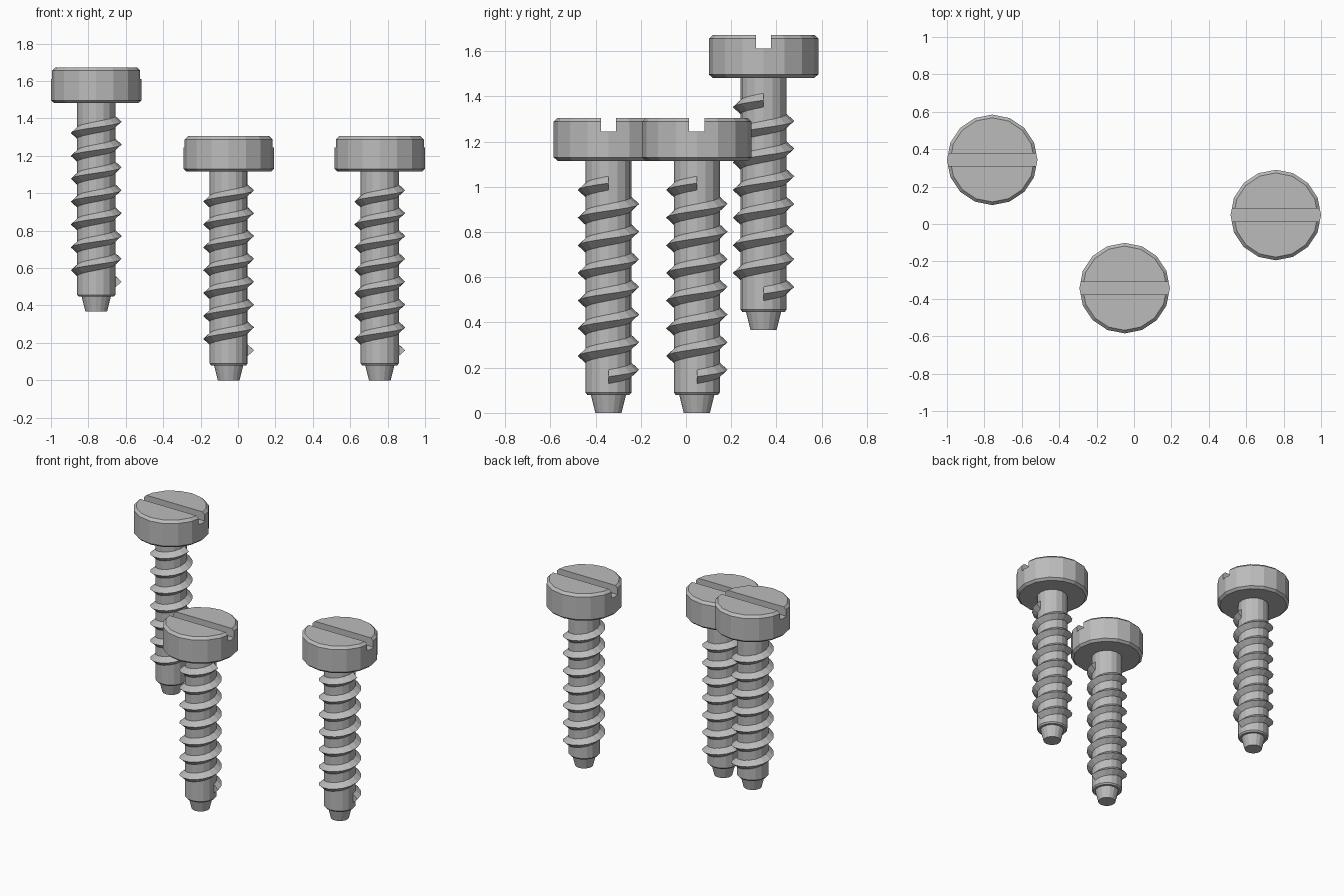
import bpy, bmesh
from math import cos, sin, tau

if "Cube" in bpy.data.objects:
    bpy.data.objects.remove(bpy.data.objects["Cube"])

SIDES = 16

steel = bpy.data.materials.new("steel_grey")
steel.use_nodes = True
steel.diffuse_color = (0.5, 0.5, 0.5, 1)
steel.node_tree.nodes["Principled BSDF"].inputs["Base Color"].default_value = (0.5, 0.5, 0.5, 1)


def finish(bm, name):
    bmesh.ops.recalc_face_normals(bm, faces=bm.faces)
    mesh = bpy.data.meshes.new(name)
    bm.to_mesh(mesh)
    bm.free()
    mesh.materials.append(steel)
    return mesh


def place(mesh, name, location=(0, 0, 0)):
    obj = bpy.data.objects.new(name, mesh)
    obj.location = location
    bpy.context.collection.objects.link(obj)
    return obj


def bridge(bm, a, b):
    n = len(a)
    for i in range(n):
        bm.faces.new((a[i], a[(i + 1) % n], b[(i + 1) % n], b[i]))


def lathe(profile, name):
    """Closed faceted solid from (radius, height) pairs, bottom to top."""
    bm = bmesh.new()
    rings = [[bm.verts.new((r * cos(tau * i / SIDES), r * sin(tau * i / SIDES), z))
              for i in range(SIDES)] for r, z in profile]
    for a, b in zip(rings, rings[1:]):
        bridge(bm, a, b)
    bm.faces.new(rings[0])
    bm.faces.new(rings[-1])
    return finish(bm, name)


def helix(turns, pitch, start, inner, outer, half, name):
    """Right-handed triangular ridge with flat cut ends."""
    bm = bmesh.new()
    rings = []
    for i in range(turns * SIDES + 1):
        a, z = tau * i / SIDES, start + pitch * i / SIDES
        rings.append([bm.verts.new((r * cos(a), r * sin(a), z + dz))
                      for r, dz in ((inner, -half), (outer, 0), (inner, half))])
    for a, b in zip(rings, rings[1:]):
        bridge(bm, a, b)
    bm.faces.new(rings[0])
    bm.faces.new(rings[-1])
    return finish(bm, name)


def slotted(mesh, width, floor, top):
    """Cut a straight slot along x through the top of the mesh."""
    bm = bmesh.new()
    bmesh.ops.create_cube(bm, size=1)
    for v in bm.verts:
        v.co.y *= width
        v.co.z = floor if v.co.z < 0 else top + 0.1
    cutter = place(finish(bm, "slot_cutter"), "slot_cutter")
    cutter.hide_render = True
    body = place(mesh, "head_blank")
    mod = body.modifiers.new("slot", 'BOOLEAN')
    mod.operation = 'DIFFERENCE'
    mod.solver = 'EXACT'
    mod.object = cutter
    graph = bpy.context.evaluated_depsgraph_get()
    result = bpy.data.meshes.new_from_object(body.evaluated_get(graph))
    bpy.data.objects.remove(body)
    bpy.data.objects.remove(cutter)
    return result


# Head: chamfered disc with a driver slot
head = slotted(lathe([(0.225, 1.115), (0.242, 1.13), (0.242, 1.288), (0.225, 1.305)], "head"),
               0.068, 1.245, 1.305)

# Shank with a tapered tip
shank = lathe([(0.058, 0), (0.078, 0.08), (0.094, 0.08), (0.102, 0.09), (0.102, 1.12)], "shank")

# Thread ridge, rooted just inside the shank
thread = helix(7, 0.1223, 0.16, 0.09, 0.136, 0.041, "thread")

# Three identical screws, one raised
for label, spot in (("left", (0.758, 0.048, 0)),
                    ("middle", (-0.05, -0.343, 0)),
                    ("right", (-0.758, 0.343, 0.367))):
    for part, mesh in (("head", head), ("shank", shank), ("thread", thread)):
        place(mesh, f"{label}_screw_{part}", spot)
